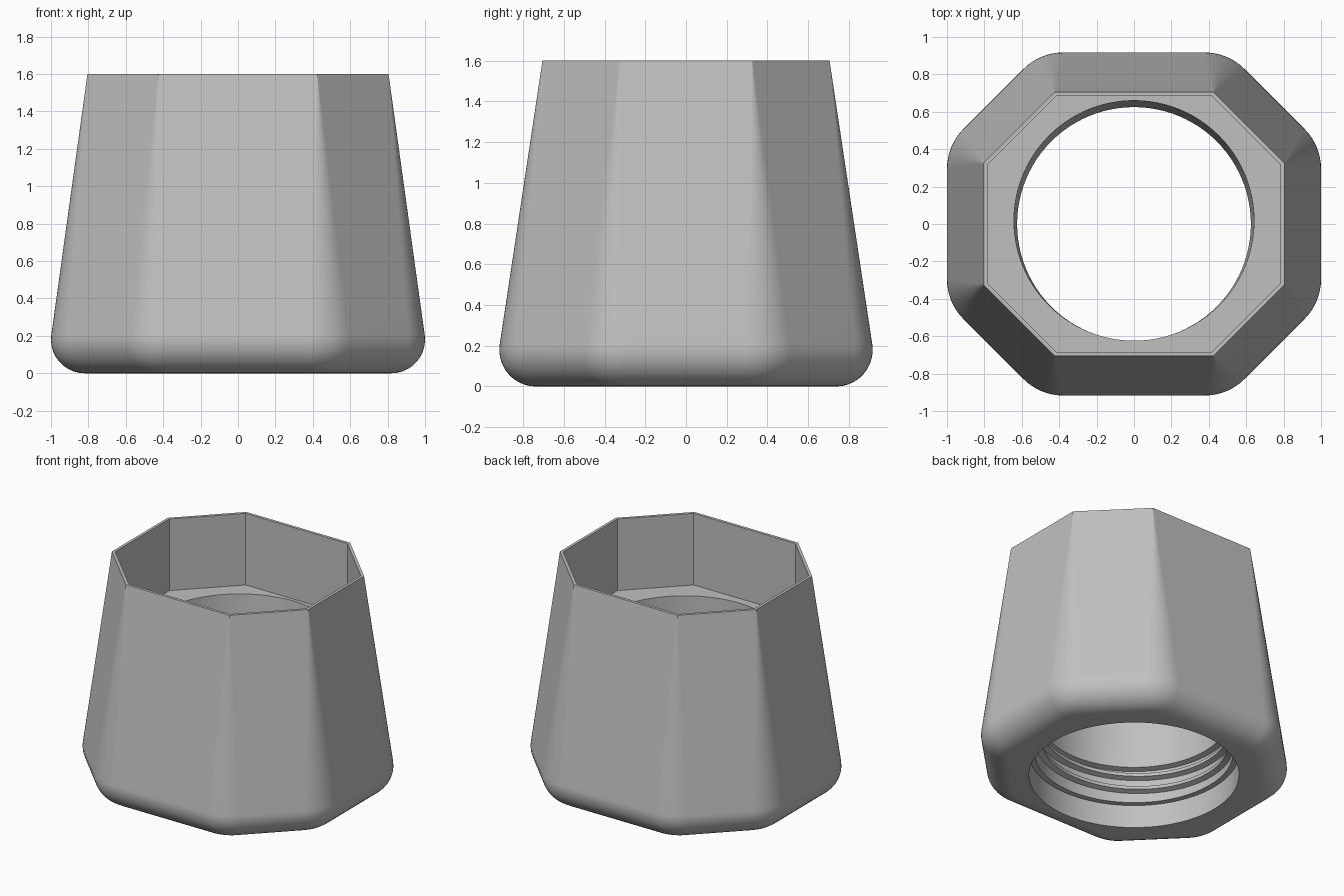
import bpy, bmesh
from math import sin, cos, pi, radians, tau

if "Cube" in bpy.data.objects:
    bpy.data.objects.remove(bpy.data.objects["Cube"])

grey = bpy.data.materials.new("matte grey")
grey.use_nodes = True
colour = (0.53, 0.53, 0.53, 1)
grey.diffuse_color = colour
grey.node_tree.nodes["Principled BSDF"].inputs["Base Color"].default_value = colour

HEIGHT, FILLET, CORNER = 1.6, 0.18, 0.3
TOP, BASE = (0.805, 0.705, 1.13), (1.0, 0.917, 1.42)   # half x, half y, diagonal x + y
FLOOR = 1.07


def octagon(size, radius=0.0, inset=0.0, steps=0):
    """Octagon outline with rounded corners, as (x, y) points."""
    hx, hy, diagonal = size
    dist = [hx, diagonal / 2 ** 0.5, hy, diagonal / 2 ** 0.5] * 2
    points = []
    for k in range(8):
        a = k * pi / 4
        d0, d1 = dist[k] - inset - radius, dist[(k + 1) % 8] - inset - radius
        t = (d1 - d0 * cos(pi / 4)) / sin(pi / 4)
        cx, cy = d0 * cos(a) - t * sin(a), d0 * sin(a) + t * cos(a)
        for i in range(steps + 1):
            b = a + (pi / 4) * (i / steps if steps else 0.5)
            points.append((cx + radius * cos(b), cy + radius * sin(b)))
    return points


def circle(radius, cy=0.0, count=96):
    return [(radius * cos(tau * i / count), cy + radius * sin(tau * i / count))
            for i in range(count)]


def add_ring(bm, points, z):
    return [bm.verts.new((x, y, z)) for x, y in points]


def bridge(bm, a, b):
    n = len(a)
    for i in range(n):
        j = (i + 1) % n
        bm.faces.new((a[i], a[j], b[j], b[i]))


def fill_between(bm, a, b):
    """Flat face between two loops of different vertex counts."""
    edges = []
    for ring in (a, b):
        for i, v in enumerate(ring):
            w = ring[(i + 1) % len(ring)]
            edges.append(bm.edges.get((v, w)) or bm.edges.new((v, w)))
    bmesh.ops.triangle_fill(bm, edges=edges, use_beauty=True, normal=(0, 0, 1))


def finish(bm, name):
    bmesh.ops.recalc_face_normals(bm, faces=bm.faces)
    mesh = bpy.data.meshes.new(name)
    bm.to_mesh(mesh)
    bm.free()
    mesh.materials.append(grey)
    obj = bpy.data.objects.new(name, mesh)
    bpy.context.collection.objects.link(obj)
    bpy.ops.object.select_all(action="DESELECT")
    obj.select_set(True)
    bpy.context.view_layer.objects.active = obj
    bpy.ops.object.shade_smooth_by_angle(angle=radians(30))
    obj.modifiers.new("even shading", "WEIGHTED_NORMAL").keep_sharp = True
    return obj


bm = bmesh.new()

# Rounded bottom edge
rings = []
lean = radians(8)
for i in range(11):
    b = -pi / 2 + (pi / 2 + lean) * i / 10
    inset = FILLET * (1 - cos(b))
    rings.append(add_ring(bm, octagon(BASE, CORNER - inset, inset, 8), FILLET * (1 + sin(b))))

# Tapered sides, with corners that sharpen toward the top
start = FILLET * (1 + sin(lean))
for i in range(1, 9):
    t = i / 8
    size = [p + (q - p) * t for p, q in zip(BASE, TOP)]
    rings.append(add_ring(bm, octagon(size, CORNER * (1 - t) + 0.001, 0.002 * (1 - t), 8),
                          start + (HEIGHT - start) * t))
for a, b in zip(rings, rings[1:]):
    bridge(bm, a, b)

# Thin rim and straight-walled recess
rim = add_ring(bm, octagon(TOP, inset=0.021), HEIGHT)
floor = add_ring(bm, octagon(TOP, inset=0.021), FLOOR)
fill_between(bm, rings[-1], rim)
bridge(bm, rim, floor)

# Round bore: wide mouth, thread root, then the slightly leaning upper bore
bore = [add_ring(bm, circle(r, cy), z) for r, cy, z in (
    (0.642, 0.018, FLOOR), (0.625, 0, 0.42), (0.665, 0, 0.41),
    (0.665, 0, 0.17), (0.705, 0, 0.17), (0.705, 0, 0))]
fill_between(bm, floor, bore[0])
for a, b in zip(bore, bore[1:]):
    bridge(bm, a, b)
fill_between(bm, bore[-1], rings[0])
finish(bm, "threaded_cap")

# Helical thread ridge inside the bore
bm = bmesh.new()
TURNS, PITCH, STEPS = 2, 0.1, 96
section = ((0.67, -0.025), (0.627, -0.012), (0.627, 0.012), (0.67, 0.025))
sweep = []
for i in range(TURNS * STEPS + 1):
    a = tau * i / STEPS
    z = 0.2 + PITCH * i / STEPS
    sweep.append([bm.verts.new((r * cos(a), r * sin(a), z + dz)) for r, dz in section])
for a, b in zip(sweep, sweep[1:]):
    bridge(bm, a, b)
bm.faces.new(sweep[0])
bm.faces.new(sweep[-1])
finish(bm, "thread_ridge")
